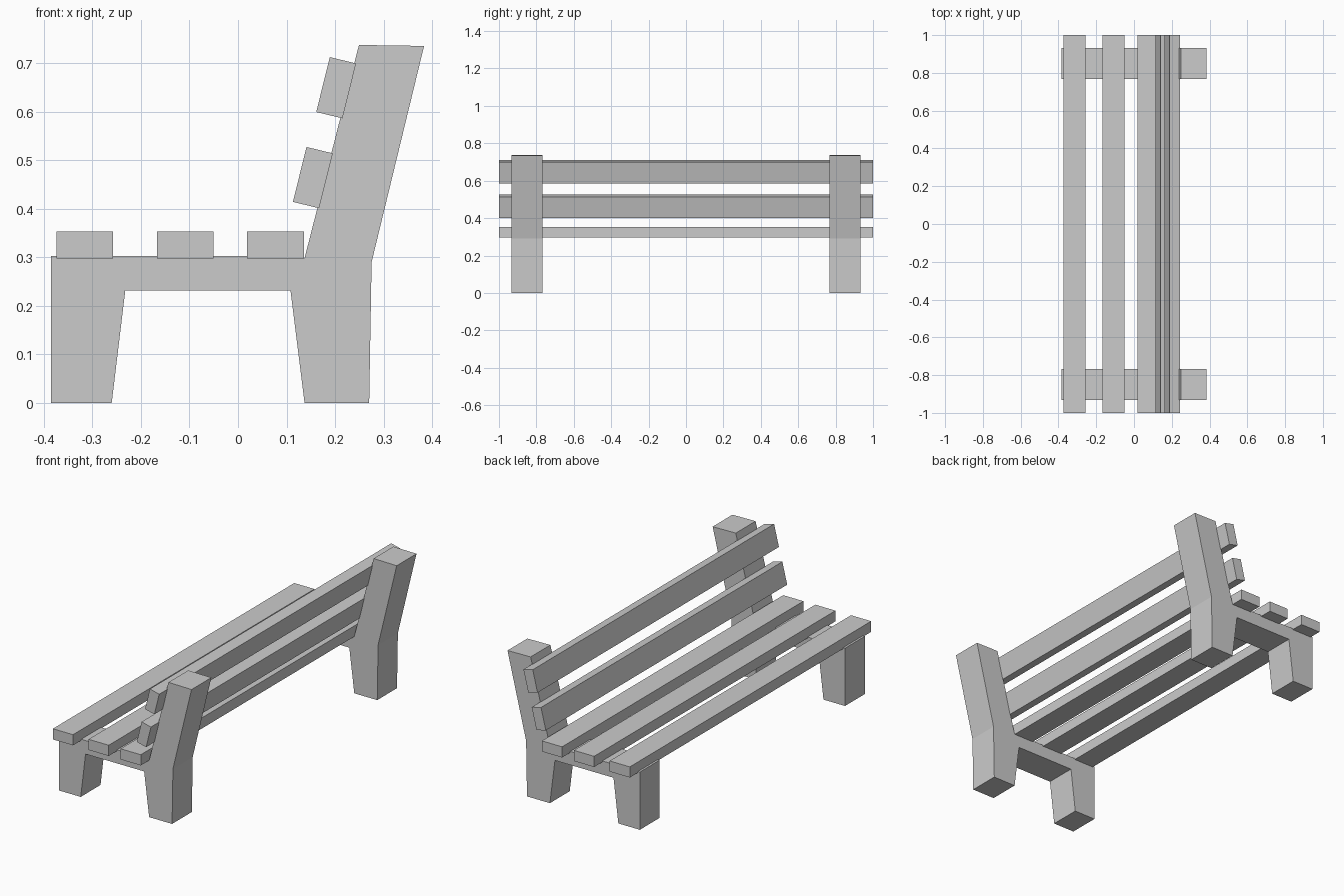
import bpy, bmesh

if "Cube" in bpy.data.objects:
    bpy.data.objects.remove(bpy.data.objects["Cube"])


def extrude_profile(name, profile, y0, y1):
    """Solid prism from an (x, z) outline, running from y0 to y1."""
    bm = bmesh.new()
    face = bm.faces.new([bm.verts.new((x, y0, z)) for x, z in profile])
    ext = bmesh.ops.extrude_face_region(bm, geom=[face])
    verts = [v for v in ext["geom"] if isinstance(v, bmesh.types.BMVert)]
    bmesh.ops.translate(bm, verts=verts, vec=(0, y1 - y0, 0))
    bmesh.ops.recalc_face_normals(bm, faces=bm.faces[:])
    mesh = bpy.data.meshes.new(name)
    bm.to_mesh(mesh)
    bm.free()
    obj = bpy.data.objects.new(name, mesh)
    bpy.context.collection.objects.link(obj)
    return obj


# Side frames: front leg, seat rail, rear leg and leaning back post in one outline
frame = [(-0.385, 0), (-0.26, 0), (-0.232, 0.232), (0.108, 0.232),
         (0.137, 0), (0.27, 0), (0.275, 0.29), (0.383, 0.735),
         (0.249, 0.737), (0.137, 0.298), (0.125, 0.303), (-0.385, 0.303)]
for side, y in (("right", -0.85), ("left", 0.85)):
    extrude_profile(f"{side}_side_frame", frame, y - 0.082, y + 0.082)

# Seat slats
for i, x in enumerate((-0.374, -0.167, 0.019)):
    extrude_profile(f"seat_slat_{i + 1}",
                    [(x, 0.297), (x + 0.117, 0.297), (x + 0.117, 0.353), (x, 0.353)], -1, 1)

# Backrest slats, tilted along the back post
for i, (x, z) in enumerate(((0.113, 0.414), (0.161, 0.599))):
    extrude_profile(f"back_slat_{i + 1}",
                    [(x, z), (x + 0.054, z - 0.013),
                     (x + 0.082, z + 0.100), (x + 0.028, z + 0.113)], -1, 1)
